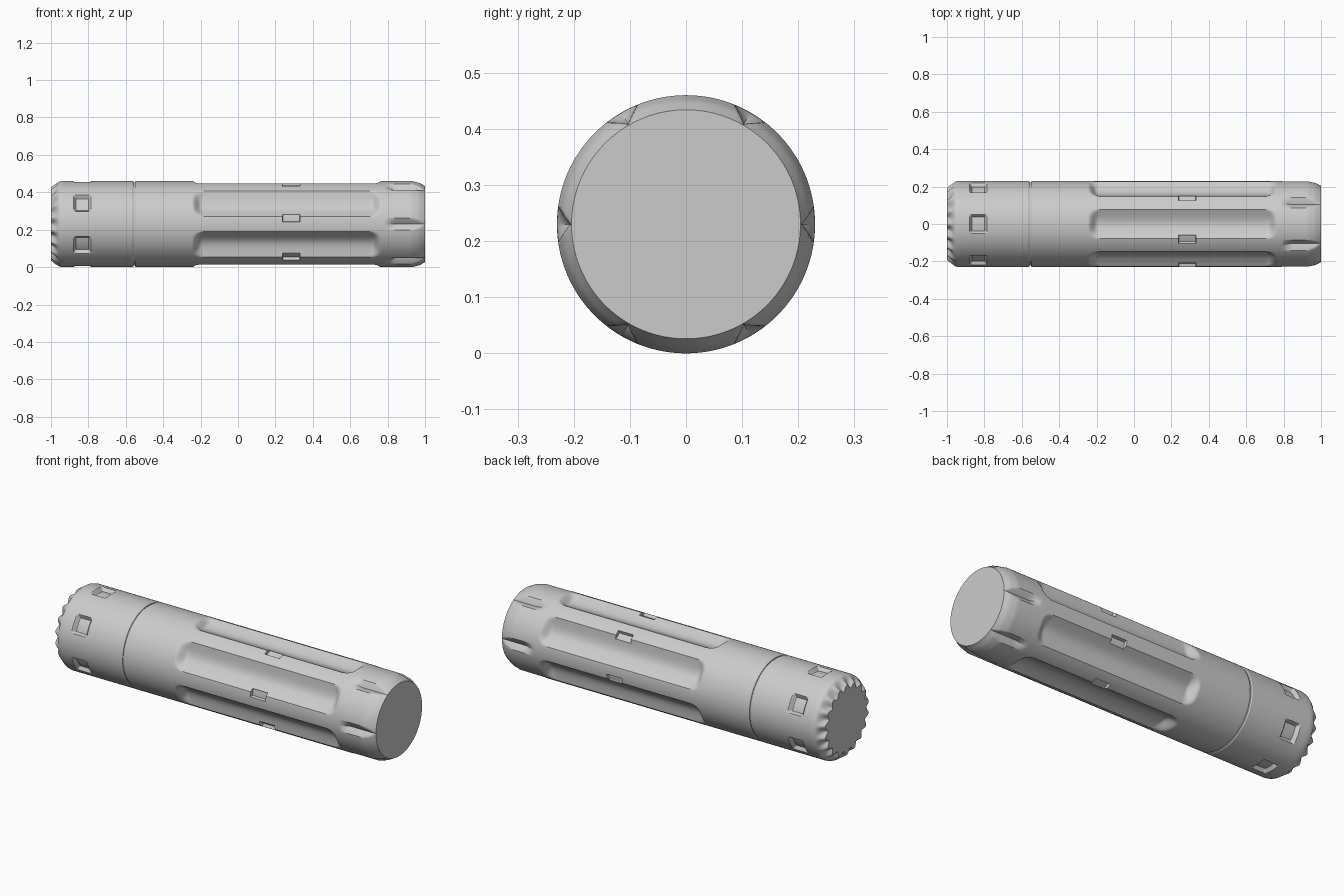
import bpy, bmesh, math

if "Cube" in bpy.data.objects:
    bpy.data.objects.remove(bpy.data.objects["Cube"])

R = 0.23          # outer radius, also the height of the axis
STEPS = 360       # one vertical strip per degree


def spread(*keys, n=4):
    """Stations between key positions, each gap cut in n."""
    out = []
    for a, b in zip(keys, keys[1:]):
        out += [a + (b - a) * i / n for i in range(n)]
    return out + [keys[-1]]


def profile(x, pts):
    """Radius at x on a polyline profile."""
    for (x0, r0), (x1, r1) in zip(pts, pts[1:]):
        if x <= x1:
            return r0 + (r1 - r0) * max(0.0, x - x0) / (x1 - x0)
    return pts[-1][1]


def offset(deg, centre, period=60):
    """Signed angle to the nearest repeat of a feature."""
    return (deg - centre + period / 2) % period - period / 2


def smooth(t):
    t = min(1.0, max(0.0, t))
    return t * t * (3 - 2 * t)


def lathe(name, stations, radius):
    """Closed turned part whose radius depends on x and angle (0 = front, 90 = top)."""
    bm = bmesh.new()
    rings = []
    for x in stations:
        ring = []
        for d in range(STEPS):
            r, t = radius(x, d), math.radians(d)
            ring.append(bm.verts.new((x, -r * math.cos(t), R + r * math.sin(t))))
        rings.append(ring)
    for a, b in zip(rings, rings[1:]):
        for i in range(STEPS):
            j = (i + 1) % STEPS
            bm.faces.new((a[i], a[j], b[j], b[i]))
    bm.faces.new(rings[0])
    bm.faces.new(rings[-1])
    bmesh.ops.recalc_face_normals(bm, faces=bm.faces)
    me = bpy.data.meshes.new(name)
    bm.to_mesh(me)
    bm.free()
    ob = bpy.data.objects.new(name, me)
    bpy.context.collection.objects.link(ob)
    bpy.context.view_layer.objects.active = ob
    ob.select_set(True)
    bpy.ops.object.shade_smooth_by_angle(angle=math.radians(32))
    ob.select_set(False)
    return ob


# Main barrel: six long flutes, a small notch on each rib, V cuts round the head
BARREL = [(-0.552, 0.226), (-0.546, R), (0.93, R), (0.97, 0.22), (1.0, 0.204)]


def barrel_radius(x, d):
    r = profile(x, BARREL)
    a = abs(offset(d, 30)) / 20
    if a < 1:                                   # flute with rounded ends
        inset = 0.03 * a ** 4
        ends = smooth((x + 0.245 - inset) / 0.05) * smooth((0.765 - inset - x) / 0.05)
        r -= 0.04 * (1 - a * a) * ends
    rib = offset(d, 0)
    if 0.24 <= x <= 0.33 and 4 <= rib <= 13:    # rib notch
        r = min(r, 0.213)
    if x > 0.78 and abs(rib) < 8:               # V cut on the head
        floor = 0.206 + 0.024 * abs(rib) / 8
        r = min(r, R + (floor - R) * smooth((x - 0.78) / 0.07))
    return r


barrel_x = (spread(-0.552, -0.546, n=1) + spread(-0.53, -0.25, n=3)
            + spread(-0.245, -0.16, n=14) + spread(-0.14, 0.238, n=6)
            + spread(0.24, 0.33, n=3) + spread(0.332, 0.67, n=6)
            + spread(0.68, 0.77, n=14) + spread(0.78, 0.86, n=10)
            + spread(0.89, 0.93, 0.97, 1.0, n=3))
lathe("barrel", barrel_x, barrel_radius)

# Tail cap: six shallow slots and a scalloped end
CAP = [(-1.0, 0.195), (-0.985, 0.208), (-0.955, 0.227), (-0.94, R),
       (-0.564, R), (-0.558, 0.226)]


def cap_radius(x, d):
    r = profile(x, CAP)
    a = abs(offset(d, 30))
    if a < 13:                                  # grip slot
        across = smooth((13 - a) / 3)
        along = smooth((x + 0.88) / 0.015) * smooth((-0.785 - x) / 0.015)
        r -= 0.02 * across * along
    wave = 0.5 + 0.5 * math.cos(math.radians(18 * d))
    return r - 0.026 * wave * smooth((-0.958 - x) / 0.03)


cap_x = (spread(-1.0, -0.985, -0.955, -0.94, n=4) + spread(-0.92, -0.885, n=2)
         + spread(-0.88, -0.865, n=4) + spread(-0.84, -0.82, n=1)
         + spread(-0.80, -0.785, n=4) + spread(-0.76, -0.564, n=2) + [-0.558])
lathe("tail_cap", cap_x, cap_radius)

# Recessed neck filling the seam between cap and barrel
lathe("seam_neck", [-0.57, -0.54], lambda x, d: 0.222)
